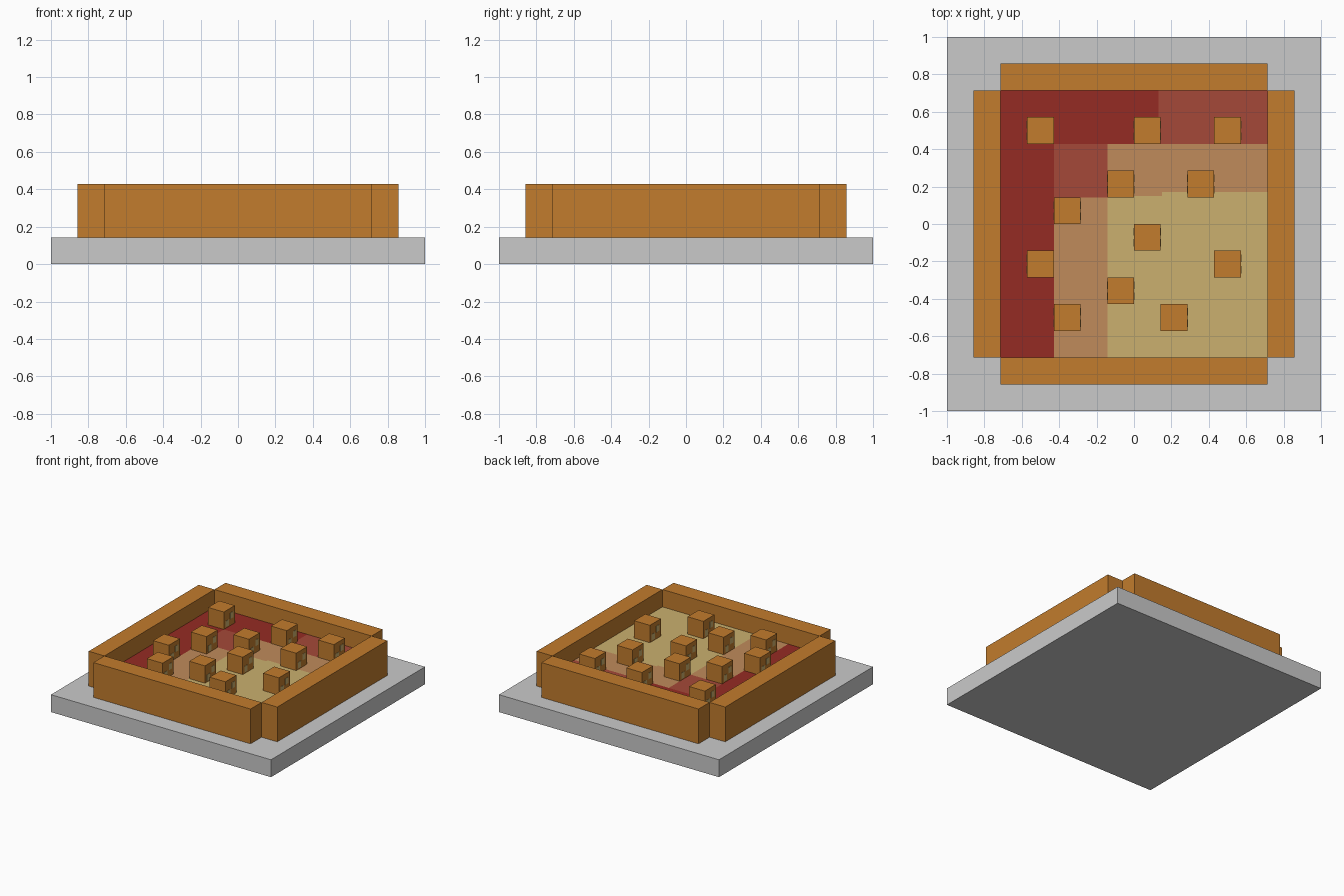
import bpy
import bmesh

old = bpy.data.objects.get("Cube")
if old:
    bpy.data.objects.remove(old, do_unlink=True)

U = 1 / 7  # one block


def material(name, hex_colour):
    srgb = [int(hex_colour[i:i + 2], 16) / 255 for i in (0, 2, 4)]
    rgba = [c / 12.92 if c <= 0.04045 else ((c + 0.055) / 1.055) ** 2.4 for c in srgb] + [1]
    mat = bpy.data.materials.new(name)
    mat.use_nodes = True
    mat.diffuse_color = rgba
    mat.node_tree.nodes["Principled BSDF"].inputs["Base Color"].default_value = rgba
    return mat


crust = material("crust brown", "C27C2D")
cheese = material("cheese yellow", "CBB06E")
tan = material("melted tan", "C08B5B")
rust = material("rust red", "A54938")
sauce = material("sauce red", "952B23")
grey = material("plate grey", "CACACA")


def new_object(name, bm, mats):
    mesh = bpy.data.meshes.new(name)
    bm.normal_update()
    bm.to_mesh(mesh)
    bm.free()
    for mat in mats:
        mesh.materials.append(mat)
    obj = bpy.data.objects.new(name, mesh)
    bpy.context.collection.objects.link(obj)
    return obj


def box(name, centre, size, mat):
    bm = bmesh.new()
    bmesh.ops.create_cube(bm, size=1)
    bmesh.ops.scale(bm, vec=size, verts=bm.verts)
    bmesh.ops.translate(bm, vec=centre, verts=bm.verts)
    return new_object(name, bm, [mat])


# Square plate
box("plate", (0, 0, U / 2), (2, 2, U), grey)

# Four crust walls, open at the corners
for name, sx, sy in (("left", 1, 0), ("right", -1, 0), ("back", 0, 1), ("front", 0, -1)):
    size = (U if sx else 10 * U, U if sy else 10 * U, 2 * U)
    box(name + "_crust", (sx * 5.5 * U, sy * 5.5 * U, 2 * U), size, crust)


# Filling: a slab split along the colour borders
def filling_colour(x, y):
    if x < -3 * U:
        return 3
    if y > 3 * U:
        return 3 if x < 0.13 else 2
    if x < -U:
        return 2 if y > U else 1
    border = 0.15 if x < 0.15 else 0.17
    return 1 if y > border else 0


xs = [-5 * U, -3 * U, -U, 0.13, 0.15, 5 * U]
ys = [-5 * U, U, 0.15, 0.17, 3 * U, 5 * U]
bm = bmesh.new()
grid = [[bm.verts.new((x, y, 2 * U)) for y in ys] for x in xs]
for i in range(len(xs) - 1):
    for j in range(len(ys) - 1):
        face = bm.faces.new((grid[i][j], grid[i + 1][j], grid[i + 1][j + 1], grid[i][j + 1]))
        centre = face.calc_center_median()
        face.material_index = filling_colour(centre.x, centre.y)
filling = new_object("filling", bm, [cheese, tan, rust, sauce])
solid = filling.modifiers.new("Thickness", "SOLIDIFY")
solid.thickness = U
solid.offset = -1

# Topping cubes, placed in half blocks, with small pale flecks on two sides
cells = [(-7, 7), (1, 7), (7, 7), (-1, 3), (5, 3), (-5, 1),
         (1, -1), (-7, -3), (7, -3), (-1, -5), (-5, -7), (3, -7)]
for n, (cx, cy) in enumerate(cells, 1):
    x, y = cx * U / 2, cy * U / 2
    box(f"topping_{n}", (x, y, 2.5 * U), (U, U, U), crust)
    for side in (1, -1):
        for part, dy, dz, h in (("low", -0.03, 0.035, 0.05), ("high", 0.03, 0.08, 0.05)):
            box(f"topping_{n}_{part}_fleck", (x + side * U / 2, y + side * dy, 2 * U + dz),
                (0.004, 0.04, h), cheese)
